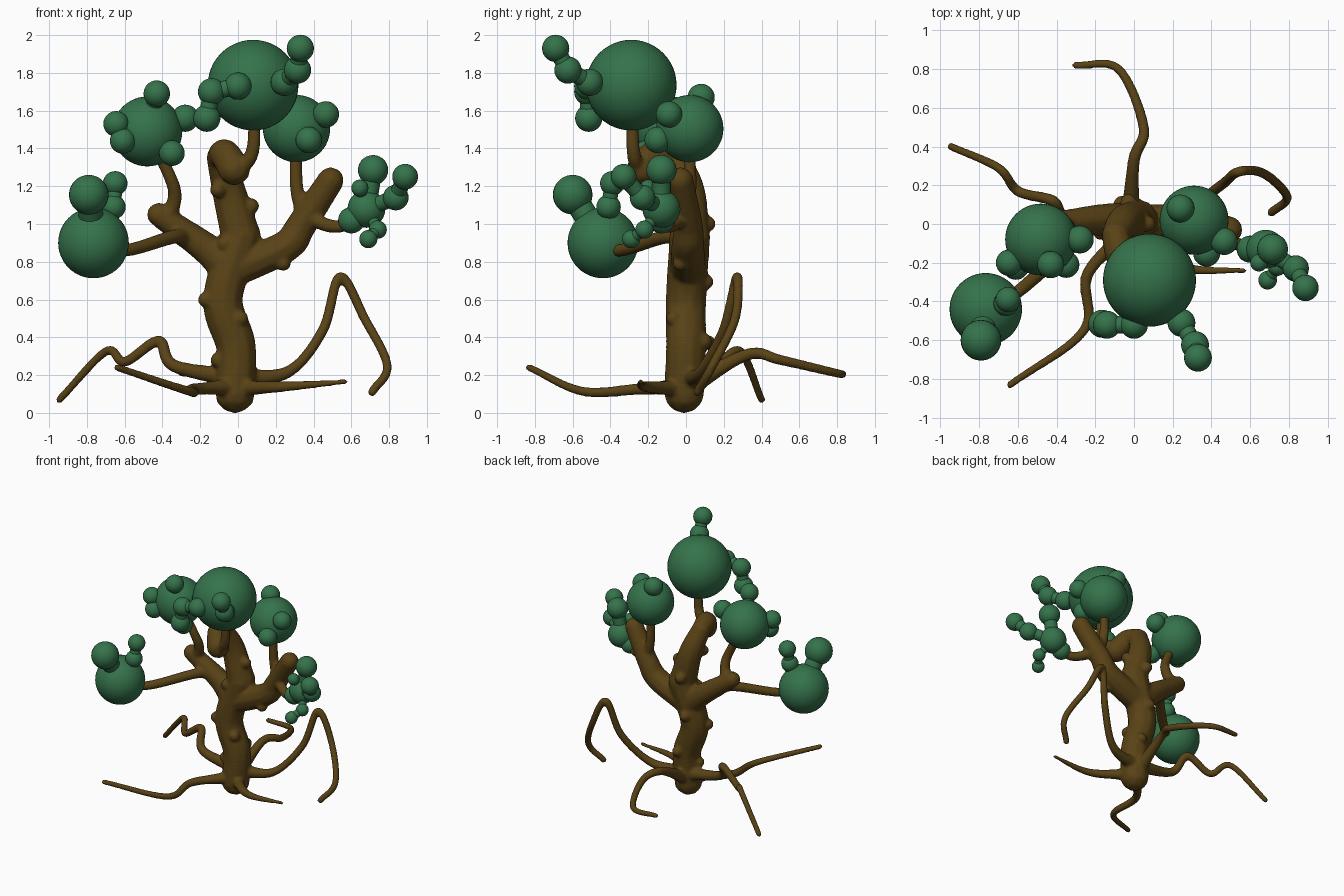
import bpy, bmesh
from math import sin, cos, radians
from mathutils import Vector, Matrix

if "Cube" in bpy.data.objects:
    bpy.data.objects.remove(bpy.data.objects["Cube"])


def material(name, col):
    m = bpy.data.materials.new(name)
    m.diffuse_color = (*col, 1)
    m.use_nodes = True
    m.node_tree.nodes["Principled BSDF"].inputs["Base Color"].default_value = m.diffuse_color
    return m


BARK = material("bark", (0.1, 0.055, 0.008))
LEAF = material("leaf", (0.035, 0.17, 0.07))
wood = bmesh.new()


def finish(bm, name, mat):
    me = bpy.data.meshes.new(name)
    bm.to_mesh(me)
    bm.free()
    me.materials.append(mat)
    for p in me.polygons:
        p.use_smooth = True
    ob = bpy.data.objects.new(name, me)
    bpy.context.collection.objects.link(ob)
    return ob


def bead(p, r):
    bmesh.ops.create_icosphere(wood, subdivisions=2, radius=r * 1.03, matrix=Matrix.Translation(p))


def limb(r0, r1, *pts, flare=0.0):
    """Sweep a tapering ball along a smooth path; flare thickens its first part."""
    p = [Vector(q) for q in pts]
    p = [p[0] * 2 - p[1]] + p + [p[-1] * 2 - p[-2]]
    out = []
    for k, (a, b, c, d) in enumerate(zip(p, p[1:], p[2:], p[3:])):
        n = int((c - b).length / (0.35 * min(r0, r1))) + 1
        for i in range(n + 1):
            t = i / n
            q = 0.5 * (2 * b + (c - a) * t + (2 * a - 5 * b + 4 * c - d) * t * t
                       + (3 * b - a - 3 * c + d) * t ** 3)
            u = (k + t) / (len(pts) - 1)
            bead(q, r0 + (r1 - r0) * u + flare * max(0, 1 - 4 * u) ** 2)
            out.append(q)
    return out


def crown(name, core, size, twig, *chains):
    """Leaf ball on a twig, with chains of small balls joined by necks."""
    limb(.042, .03, *twig, core, flare=.015)
    bm = bmesh.new()

    def ball(p, r, seg):
        bmesh.ops.create_uvsphere(bm, u_segments=seg, v_segments=seg // 2, radius=r,
                                  matrix=Matrix.Translation(p))
    ball(core, size, 48)
    for r, *chain in chains:
        a = Vector(core)
        for c in map(Vector, chain):
            ball(c, r, 28)
            d = c - a
            bmesh.ops.create_cone(bm, cap_ends=False, segments=20, radius1=.62 * r, radius2=.62 * r,
                                  depth=d.length, matrix=Matrix.Translation((a + c) / 2)
                                  @ d.to_track_quat('Z', 'Y').to_matrix().to_4x4())
            a = c
    finish(bm, name, LEAF)


# Trunk, its forward hook, and the two main branches
trunk = limb(.105, .108, (-.015, -.01, .105), (-.01, 0, .35), (-.08, 0, .6), (.015, .02, .93))
trunk += limb(.105, .072, (.015, .02, .93), (-.05, .01, 1.18), (-.095, -.06, 1.35))
limb(.072, .085, (-.095, -.06, 1.35), (-.07, -.16, 1.37), (-.02, -.23, 1.29))
limb(.1, .062, (-.05, .01, .77), (-.18, .02, .88), (-.42, 0, 1.05))
limb(.095, .07, (-.02, .01, .76), (.25, .01, .88), (.34, .01, 1), (.49, -.03, 1.23))

# Bark knots spiralling up the trunk
for i in range(10):
    z, a = .29 + .1 * i, radians(190 - 115 * i)
    c = min(trunk, key=lambda q: abs(q.z - z))
    bead(c + Vector((cos(a), sin(a), 0)) * .1, .042)
bead((.24, -.03, .79), .04)

# Roots: back, back left, front left, arched right, front right
limb(.036, .02, (-.02, .03, .15), (0, .33, .31), (.05, .5, .28), (-.08, .8, .21), (-.3, .82, .21), flare=.02)
limb(.036, .021, (0, .03, .18), (-.34, .03, .25), (-.42, .12, .38), (-.6, .17, .27), (-.7, .29, .325),
     (-.945, .4, .07), flare=.02)
limb(.036, .02, (-.02, -.03, .14), (-.24, -.26, .125), (-.26, -.55, .115), (-.64, -.83, .24), flare=.02)
limb(.03, .024, (0, .02, .18), (.27, .08, .22), (.45, .2, .44), (.54, .27, .72), (.67, .26, .5),
     (.79, .14, .25), (.71, .06, .11), flare=.025)
limb(.042, .014, (0, -.03, .13), (.25, -.22, .14), (.57, -.24, .165), flare=.015)

# Leaf crowns with their twigs
crown("top_crown", (.08, -.29, 1.735), .24, [(0, -.25, 1.28), (.08, -.28, 1.4)],
      (.072, (.245, -.51, 1.75), (.315, -.625, 1.815), (.33, -.69, 1.93)),
      (.072, (0, -.52, 1.73), (-.14, -.52, 1.7), (-.165, -.515, 1.56)))
crown("upper_left_crown", (-.48, -.08, 1.49), .185, [(-.37, 0, 1.03), (-.335, -.03, 1.14), (-.36, -.06, 1.25)],
      (.068, (-.61, -.22, 1.44), (-.645, -.2, 1.53)), (.07, (-.43, -.21, 1.69)),
      (.068, (-.35, -.21, 1.375)), (.072, (-.28, -.08, 1.56)))
crown("upper_right_crown", (.31, .02, 1.505), .178, [(.35, .01, 1.05), (.31, .02, 1.2)],
      (.07, (.465, -.09, 1.58)), (.072, (.24, .08, 1.67)), (.07, (.375, -.15, 1.445)))
crown("lower_left_crown", (-.765, -.44, .9), .187, [(-.28, 0, .93), (-.35, -.12, .93), (-.6, -.35, .86)],
      (.105, (-.79, -.6, 1.155)), (.065, (-.66, -.41, 1.09), (-.65, -.39, 1.215)))
crown("lower_right_crown", (.68, -.13, 1.08), .1, [(.37, -.01, 1.08), (.43, -.05, 1.01), (.55, -.11, .99)],
      (.08, (.715, -.13, 1.285)), (.068, (.835, -.23, 1.14), (.885, -.33, 1.25)),
      (.07, (.6, -.13, 1.02)), (.045, (.645, -.2, 1.19)), (.048, (.74, -.22, .97), (.69, -.29, .92)))

# Fuse all wood into one soft skin
tree = finish(wood, "trunk_and_roots", BARK)
rm = tree.modifiers.new("fuse", 'REMESH')
rm.mode = 'VOXEL'
rm.voxel_size = 0.011
rm.use_smooth_shade = True
sm = tree.modifiers.new("soften", 'SMOOTH')
sm.factor = 0.5
sm.iterations = 6
